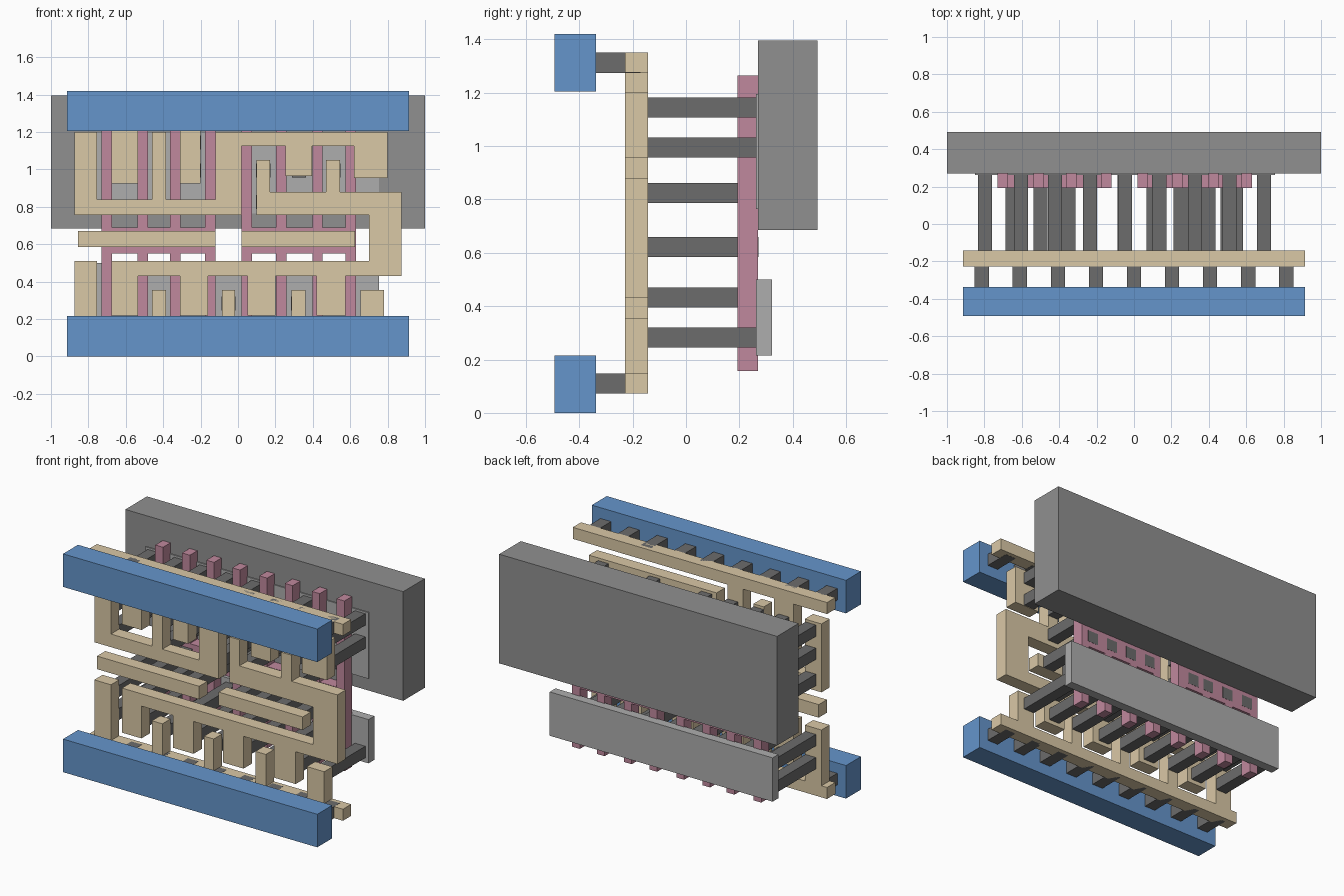
import bpy, bmesh

if "Cube" in bpy.data.objects:
    bpy.data.objects.remove(bpy.data.objects["Cube"])


def material(name, rgb):
    m = bpy.data.materials.new(name)
    m.diffuse_color = (*rgb, 1)
    m.use_nodes = True
    m.node_tree.nodes["Principled BSDF"].inputs["Base Color"].default_value = m.diffuse_color
    return m


BLUE = material("metal_blue", (0.13, 0.30, 0.60))
TAN = material("wire_tan", (0.70, 0.58, 0.38))
PINK = material("gate_pink", (0.53, 0.25, 0.34))
DARK = material("contact_dark", (0.15, 0.15, 0.15))
MID = material("well_grey", (0.28, 0.28, 0.28))
LIGHT = material("strip_grey", (0.42, 0.42, 0.42))


def finish(name, bm, mat):
    bmesh.ops.recalc_face_normals(bm, faces=bm.faces)
    me = bpy.data.meshes.new(name)
    bm.to_mesh(me)
    bm.free()
    me.materials.append(mat)
    ob = bpy.data.objects.new(name, me)
    bpy.context.collection.objects.link(ob)
    return ob


def plate(name, outline, y0, y1, mat):
    """Extrude an (x, z) outline from y0 back to y1."""
    bm = bmesh.new()
    face = bm.faces.new([bm.verts.new((x, y0, z)) for x, z in outline])
    new = bmesh.ops.extrude_face_region(bm, geom=[face])["geom"]
    verts = [v for v in new if isinstance(v, bmesh.types.BMVert)]
    bmesh.ops.translate(bm, verts=verts, vec=(0, y1 - y0, 0))
    return finish(name, bm, mat)


def rect(x0, x1, z0, z1):
    return [(x0, z0), (x1, z0), (x1, z1), (x0, z1)]


def comb(x0, x1, flat, base, teeth):
    """Outline of a bar with a flat edge and teeth (xa, xb, tip) on its base edge."""
    pts = [(x0, flat)]
    if teeth[0][0] > x0:
        pts.append((x0, base))
    for a, b, tip in teeth:
        if a > x0:
            pts.append((a, base))
        pts += [(a, tip), (b, tip)]
        if b < x1:
            pts.append((b, base))
    if teeth[-1][1] < x1:
        pts.append((x1, base))
    return pts + [(x1, flat)]


def pegs(name, spots, y0, y1, size=0.075):
    """Square contact pegs running along y at (x, z) spots, in one mesh."""
    bm = bmesh.new()
    for x, z in spots:
        vs = bmesh.ops.create_cube(bm, size=1)["verts"]
        bmesh.ops.scale(bm, verts=vs, vec=(size, y1 - y0, size))
        bmesh.ops.translate(bm, verts=vs, vec=(x, (y0 + y1) / 2, z))
    return finish(name, bm, DARK)


# Back block and the two thin strips
plate("well_block", rect(-1, 1, 0.685, 1.395), 0.27, 0.492, MID)
plate("upper_strip", rect(-0.85, 0.755, 0.765, 1.195), 0.263, 0.323, LIGHT)
plate("lower_strip", rect(-0.85, 0.755, 0.215, 0.50), 0.263, 0.323, LIGHT)

# Two gate groups: four fingers crossing one bar
for side, xs in (("left", (-0.703, -0.51, -0.335, -0.148)),
                 ("right", (0.047, 0.23, 0.425, 0.603))):
    a, b = xs[0] - 0.028, xs[-1] + 0.028
    up = [(x - 0.028, x + 0.028, 1.265) for x in xs]
    down = [(x - 0.028, x + 0.028, 0.157) for x in xs]
    top = comb(a, b, 0.62, 0.69, up)[1:-1]
    bottom = comb(a, b, 0.62, 0.55, down)[1:-1]
    plate(f"gate_{side}", top + bottom[::-1], 0.193, 0.27, PINK)

# Wiring layer
Y0, Y1 = -0.228, -0.143
plate("upper_rail_wire", comb(-0.915, 0.915, 1.35, 1.275, [
    (-0.675, -0.535, 0.925), (-0.31, -0.2, 0.925)]), Y0, Y1, TAN)
plate("lower_rail_wire", comb(-0.915, 0.915, 0.072, 0.147, [
    (-0.875, -0.755, 0.51), (-0.46, -0.385, 0.355), (-0.085, -0.015, 0.355),
    (0.285, 0.36, 0.355), (0.655, 0.78, 0.355)]), Y0, Y1, TAN)
plate("upper_link_wire", [
    (-0.875, 0.755), (0.02, 0.755), (0.02, 1.125), (0.255, 1.125),
    (0.255, 0.965), (0.395, 0.965), (0.395, 1.125), (0.62, 1.125),
    (0.62, 0.955), (0.80, 0.955), (0.80, 1.2), (-0.12, 1.2),
    (-0.12, 0.84), (-0.385, 0.84), (-0.385, 1.2), (-0.46, 1.2),
    (-0.46, 0.84), (-0.755, 0.84), (-0.755, 1.2), (-0.875, 1.2)], Y0, Y1, TAN)
plate("output_wire", comb(-0.675, 0.70, 0.51, 0.43, [
    (-0.675, -0.535, 0.22), (-0.31, -0.16, 0.22),
    (0.05, 0.2, 0.22), (0.42, 0.575, 0.22)])[:-1] + [
    (0.875, 0.43), (0.875, 0.88), (0.545, 0.88), (0.545, 1.05),
    (0.47, 1.05), (0.47, 0.88), (0.17, 0.88), (0.17, 1.05),
    (0.10, 1.05), (0.10, 0.755), (0.70, 0.755), (0.70, 0.51)], Y0, Y1, TAN)
plate("input_wire_left", rect(-0.855, -0.12, 0.585, 0.67), Y0, Y1, TAN)
plate("input_wire_right", rect(0.02, 0.625, 0.585, 0.67), Y0, Y1, TAN)

# Contacts from wiring back to strips and gates
high = [(x, z) for x in (-0.797, -0.605, -0.423, -0.235, -0.048, 0.325, 0.695)
        for z in (1.145, 0.995)]
high += [(x, z) for x in (0.135, 0.51) for z in (0.995, 0.825)]
high += [(x, 0.825) for x in (-0.797, -0.423, -0.048)]
pegs("upper_contacts", high, Y1, 0.263)
low = [(x, 0.283) for x in (-0.797, -0.605, -0.423, -0.235, -0.05,
                            0.115, 0.322, 0.5, 0.695)]
low += [(x, 0.433) for x in (-0.797, -0.605, -0.235, 0.115, 0.5)]
pegs("lower_contacts", low, Y1, 0.263)
pegs("gate_contacts", [(x, 0.622) for x in (-0.65, -0.5, -0.35, -0.235,
                                            0.105, 0.25, 0.398, 0.545)], Y1, 0.271)

# Front power bars and the contacts joining them to the rail wires
for name, z0, zc in (("lower", 0, 0.11), ("upper", 1.205, 1.312)):
    plate(f"{name}_power_bar", rect(-0.915, 0.915, z0, z0 + 0.215), -0.492, -0.338, BLUE)
    pegs(f"{name}_power_contacts", [(0.2035 * i, zc) for i in range(-4, 5)], -0.338, -0.17, 0.076)
